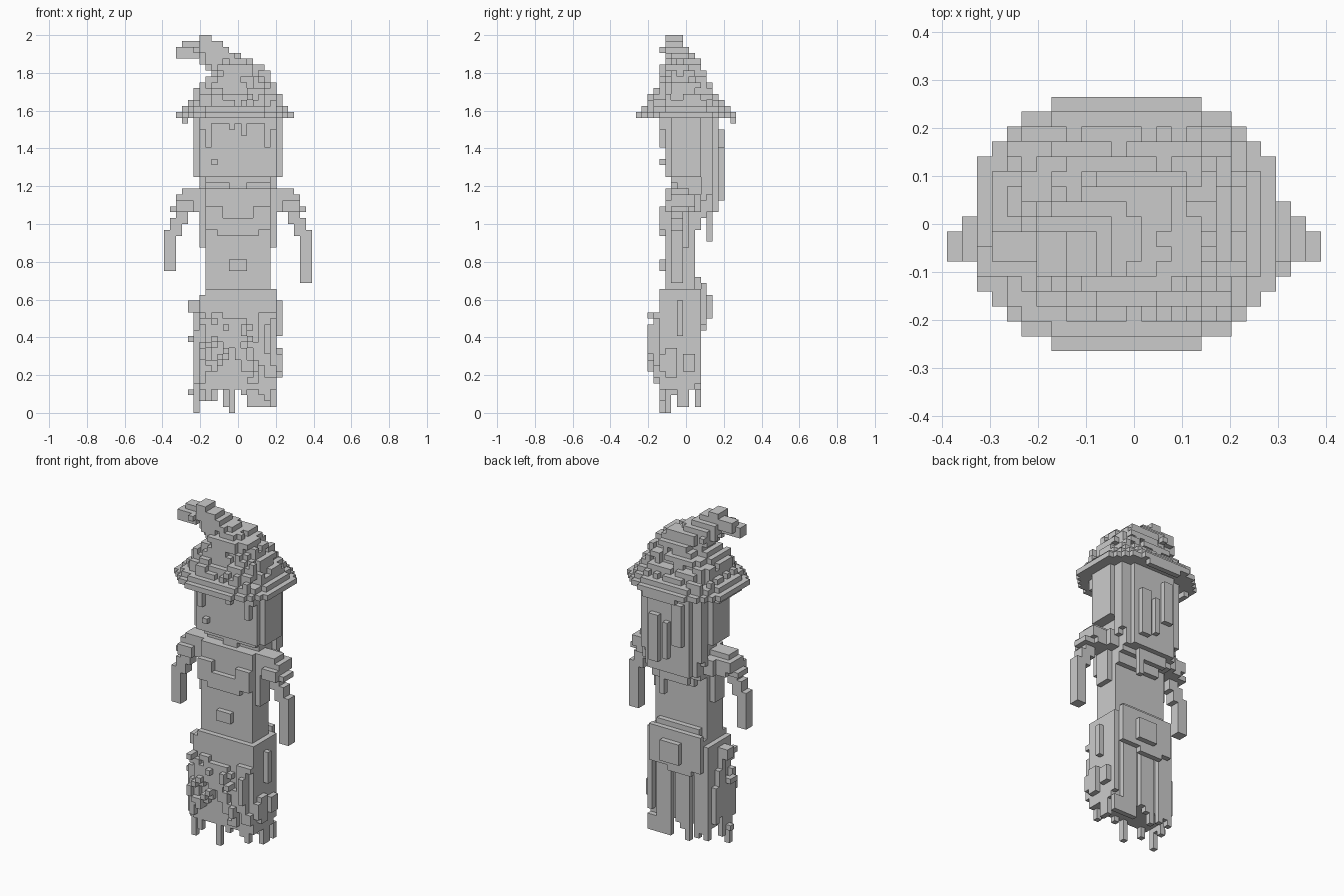
import bpy, bmesh, random

cube = bpy.data.objects.get("Cube")
if cube:
    bpy.data.objects.remove(cube, do_unlink=True)

random.seed(7)
V = 1 / 32  # size of one block
taken = set()

grey = bpy.data.materials.new("plain_grey")
grey.use_nodes = True
grey.diffuse_color = (0.6, 0.6, 0.6, 1)
grey.node_tree.nodes["Principled BSDF"].inputs["Base Color"].default_value = (0.6, 0.6, 0.6, 1)


def span(a, b, offset):
    return range(round(a / V + offset), round(b / V + offset))


def box(x0, x1, y0, y1, z0, z1):
    """Blocks filling a box."""
    return {(i, j, k) for i in span(x0, x1, 12.5) for j in span(y0, y1, 8.5)
            for k in span(z0, z1, 0)}


def disc(x0, x1, y0, y1, z0, z1, power=2.8):
    """Blocks filling a rounded slab."""
    cells = box(x0, x1, y0, y1, z0, z1)
    xs, ys = [c[0] for c in cells], [c[1] for c in cells]
    cx, cy = (min(xs) + max(xs)) / 2, (min(ys) + max(ys)) / 2
    rx, ry = (max(xs) - min(xs) + 1) / 2, (max(ys) - min(ys) + 1) / 2
    return {c for c in cells
            if abs((c[0] - cx) / rx) ** power + abs((c[1] - cy) / ry) ** power <= 1}


def build(name, cells):
    """Make one mesh from the outer faces of a set of blocks."""
    cells = cells - taken
    taken.update(cells)
    bm = bmesh.new()
    verts = {}

    def corner(p):
        if p not in verts:
            verts[p] = bm.verts.new(((p[0] - 12.5) * V, (p[1] - 8.5) * V, p[2] * V))
        return verts[p]

    for c in cells:
        for axis in range(3):
            for side in (0, 1):
                n = list(c)
                n[axis] += 2 * side - 1
                if tuple(n) in cells:
                    continue
                a, b = (axis + 1) % 3, (axis + 2) % 3
                loop = []
                for da, db in ((0, 0), (1, 0), (1, 1), (0, 1)):
                    p = list(c)
                    p[axis] += side
                    p[a] += da
                    p[b] += db
                    loop.append(corner(tuple(p)))
                bm.faces.new(loop if side else loop[::-1])
    mesh = bpy.data.meshes.new(name)
    bm.to_mesh(mesh)
    bm.free()
    mesh.materials.append(grey)
    bpy.context.collection.objects.link(bpy.data.objects.new(name, mesh))


# Hat: brim and crown leaning to one side, x and y limits for each layer
layers = [(-.33, .295, -.265, .265), (-.3, .265, -.235, .235), (-.265, .235, -.2, .2),
          (-.235, .235, -.2, .17), (-.235, .2, -.17, .14), (-.2, .2, -.14, .14),
          (-.17, .17, -.14, .11), (-.14, .17, -.14, .11), (-.17, .14, -.14, .075),
          (-.2, .08, -.11, .075), (-.2, .02, -.11, .045), (-.2, -.05, -.11, .015),
          (-.2, -.08, -.11, -.015), (-.2, -.14, -.11, -.015)]
hat = set()
for n, limits in enumerate(layers):
    z = (50 + n) * V
    layer = disc(*limits, z, z + V)
    if 1 < n < 10:  # ragged steps
        rim = {(i, j, k) for i, j, k in layer
               if not {(i + 1, j, k), (i - 1, j, k), (i, j + 1, k), (i, j - 1, k)} <= layer}
        bumps = ({(i, j, k + 1) for i, j, k in hat} - layer) & box(*limits, z, z + V)
        layer -= {c for c in sorted(rim) if random.random() < .2}
        layer |= {c for c in sorted(bumps) if random.random() < .3}
    hat |= layer
# Drooping brim pieces and the bent tip
hat |= box(-.3, -.265, -.11, .11, 1.54, 1.57) | box(-.11, .11, .235, .265, 1.54, 1.57)
hat |= box(-.33, -.2, -.11, -.045, 1.88, 1.94) | box(-.3, -.17, -.075, -.015, 1.91, 1.97)
hat |= box(-.235, -.2, -.14, -.11, 1.91, 1.94)
build("hat", hat)

# Head, chin, neck and nose
head = box(-.2, .2, -.11, .11, 1.25, 1.57) | box(-.17, .17, -.075, .075, 1.22, 1.25)
head |= box(-.17, .17, -.045, .075, 1.19, 1.22) | box(-.14, -.11, -.14, -.11, 1.32, 1.35)
build("head", head)

# Hair: fringe strands, side locks and long back strands
hair = box(-.2, .2, -.14, -.11, 1.54, 1.57)
for x, low in ((-.2, 1.5), (-.17, 1.41), (-.05, 1.51), (.02, 1.48), (.14, 1.41), (.17, 1.5)):
    hair |= box(x, x + V, -.14, -.11, low, 1.57)
for x in (-.235, .2):
    hair |= box(x, x + V, -.075, .075, 1.25, 1.57)
hair |= box(-.2, .2, .075, .11, 1.13, 1.57) | box(-.2, .2, .11, .14, 1.16, 1.57)
hair |= box(-.17, .17, .11, .14, 1.07, 1.57) | box(-.14, .14, .14, .17, 1.07, 1.57)
hair |= box(-.11, -.05, .17, .2, 1.25, 1.51) | box(.05, .11, .17, .2, 1.13, 1.41)
hair |= box(-.02, .02, .17, .2, 1.16, 1.38) | box(.05, .08, .11, .14, .91, 1.07)
hair |= box(-.11, .05, .11, .14, 1, 1.07)
build("hair", hair)

# Torso: bodice, stepped neckline, shoulders, collar and buckle
torso = box(-.17, .17, -.11, .045, .66, 1.13) | box(-.2, .2, -.075, .015, .88, 1.13)
torso |= box(-.17, .17, -.11, .075, 1.13, 1.19)
torso |= box(-.17, .17, -.14, -.11, .97, 1.07) | box(-.11, .11, -.14, -.11, .94, .97)
for x in (-.17, .08):
    torso |= box(x, x + 3 * V, -.14, -.11, 1.07, 1.1)
torso -= box(-.08, .08, -.14, -.11, 1.04, 1.07)
torso |= box(-.045, .045, -.075, -.045, 1.19, 1.22) | box(-.045, .045, -.14, -.11, .76, .82)
torso |= box(-.17, .17, .045, .11, 1.04, 1.13) | box(-.11, .17, .045, .075, .97, 1.04)
build("torso", torso)

# Arms: stepped sleeves with hanging hands; the left arm hangs lower
for name, side, hand in (("left_arm", 1, .69), ("right_arm", -1, .76)):
    arm = set()
    for x0, x1, y0, y1, z0, z1 in (
            (.17, .3, -.075, .015, 1.16, 1.19), (.17, .325, -.075, .045, 1.1, 1.16),
            (.235, .325, -.11, -.045, 1.07, 1.13), (.17, .235, -.075, .075, 1.07, 1.16),
            (.235, .36, -.075, .015, 1.07, 1.1), (.2, .3, -.075, .045, 1.07, 1.1),
            (.265, .33, -.075, -.015, 1, 1.07), (.3, .36, -.075, -.015, .94, 1.03),
            (.33, .39, -.075, -.015, hand, .97)):
        xs = sorted((x0 * side, x1 * side))
        arm |= box(*xs, y0, y1, z0, z1)
    build(name, arm)

# Skirt: waistband, body, back bustle
skirt = box(-.17, .2, -.14, .075, .6, .66) | box(-.2, .2, -.14, .045, .12, .63)
skirt |= box(-.14, .14, .045, .075, .63, .72) | box(-.17, .17, .075, .11, .47, .69)
skirt |= box(-.11, .05, .075, .11, .44, .47) | box(-.05, .08, .11, .14, .5, .63)
# Winding front folds, some doubled
for n, start in enumerate(range(6, 19, 2)):
    i = start
    top, low = random.randint(14, 18), random.randint(4, 8)
    for k in range(top, low, -1):
        skirt |= {(i, 3, k), (i + 1, 3, k)} if n % 2 else {(i, 3, k)}
        if random.random() < .3:
            i = min(17, max(6, i + random.choice((-1, 1))))
            skirt.add((i, 3, k))
        if n % 2 == 0 and 7 <= k <= 17 and (k + n) % 8 < 5:
            skirt.add((i, 2, k))
# Ridges on the back and sides
for i in range(6, 19):
    if i % 4 != 1:
        skirt |= {(i, 10, k) for k in range(random.randint(1, 5), 20)}
for j in range(4, 10):
    skirt |= {(5, j, k) for k in range(random.randint(2, 10), random.randint(11, 19))}
    low, high = random.choice(((13, 19), (6, 11), (7, 10)))
    skirt |= {(19, j, k) for k in range(low, high)}
skirt |= box(-.265, -.235, -.11, -.045, .38, .41) | box(-.265, -.2, -.08, -.015, .54, .6)
skirt |= box(-.265, -.2, -.08, -.045, .1, .13)
# Ragged hem
hem = {(i, j) for i, j, k in skirt if k == 4}
for i, j in sorted(hem):
    edge = not {(i + 1, j), (i - 1, j), (i, j + 1), (i, j - 1)} <= hem
    if edge and i < 19 and random.random() < .5:
        skirt |= {(i, j, k) for k in range(random.randint(1, 3), 4)}
skirt |= box(-.235, -.2, -.11, -.08, 0, .2) | box(-.05, -.02, -.14, -.11, 0, .12)
skirt |= box(.05, .2, .045, .075, .03, .12)
build("skirt", skirt)
